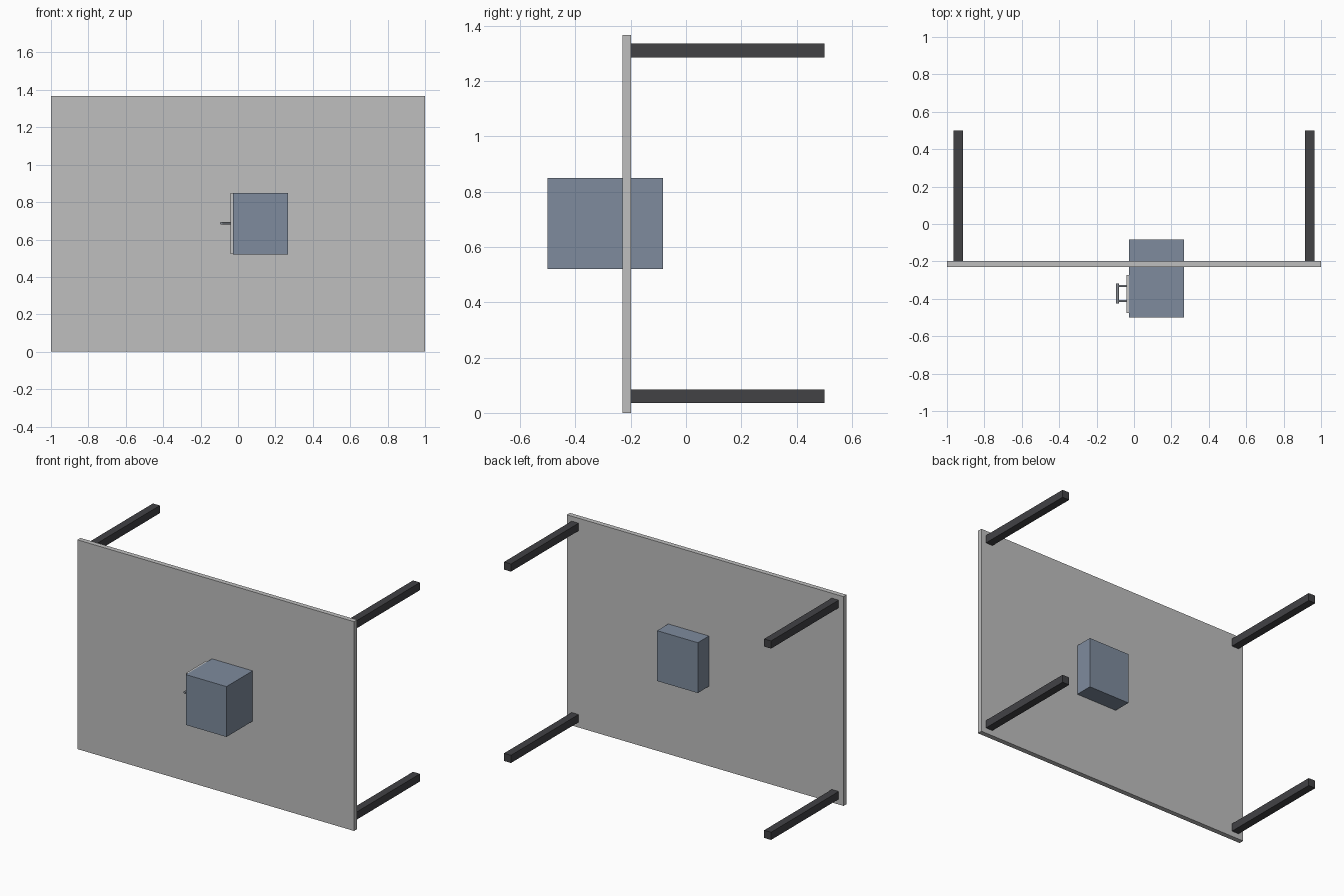
import bpy
from mathutils import Vector

cube = bpy.data.objects.get("Cube")
if cube:
    bpy.data.objects.remove(cube, do_unlink=True)


def material(name, color):
    mat = bpy.data.materials.new(name)
    mat.use_nodes = True
    mat.diffuse_color = (*color, 1)
    mat.node_tree.nodes["Principled BSDF"].inputs["Base Color"].default_value = (*color, 1)
    return mat


light_grey = material("light grey", (0.52, 0.52, 0.52))
pale_grey = material("pale grey", (0.56, 0.56, 0.56))
slate_blue = material("slate blue", (0.21, 0.26, 0.34))
charcoal = material("charcoal", (0.054, 0.054, 0.06))
steel = material("steel grey", (0.24, 0.26, 0.29))


def box(name, low, high, mat):
    low, high = Vector(low), Vector(high)
    bpy.ops.mesh.primitive_cube_add(size=1, location=(low + high) / 2)
    obj = bpy.context.object
    obj.name = name
    obj.scale = high - low
    bpy.ops.object.transform_apply(location=False, rotation=False, scale=True)
    obj.data.materials.append(mat)
    return obj


def rod(name, start, end, radius, mat):
    start, end = Vector(start), Vector(end)
    axis = end - start
    bpy.ops.mesh.primitive_cylinder_add(vertices=20, radius=radius, depth=axis.length,
                                        location=(start + end) / 2,
                                        rotation=axis.to_track_quat("Z", "Y").to_euler())
    obj = bpy.context.object
    obj.name = name
    obj.data.materials.append(mat)
    bpy.ops.object.shade_smooth_by_angle()


# Upright slab with four legs reaching backwards
box("table_top", (-1, -0.23, 0), (1, -0.198, 1.367), light_grey)
for side, x in (("right", -0.94), ("left", 0.94)):
    for level, z in (("lower", 0.06), ("upper", 1.31)):
        box(f"{level}_{side}_leg", (x - 0.025, -0.198, z - 0.025),
            (x + 0.025, 0.5, z + 0.025), charcoal)

# Cabinet passing through the slab, with a door panel on its side
box("cabinet", (-0.027, -0.5, 0.521), (0.267, -0.083, 0.85), slate_blue)
box("drawer_front", (-0.041, -0.476, 0.523), (-0.027, -0.272, 0.848), pale_grey)

# Bar handle on two posts
for name, y in (("front_handle_post", -0.412), ("rear_handle_post", -0.332)):
    rod(name, (-0.041, y, 0.687), (-0.088, y, 0.687), 0.006, steel)
rod("handle_bar", (-0.088, -0.425, 0.687), (-0.088, -0.319, 0.687), 0.008, steel)
